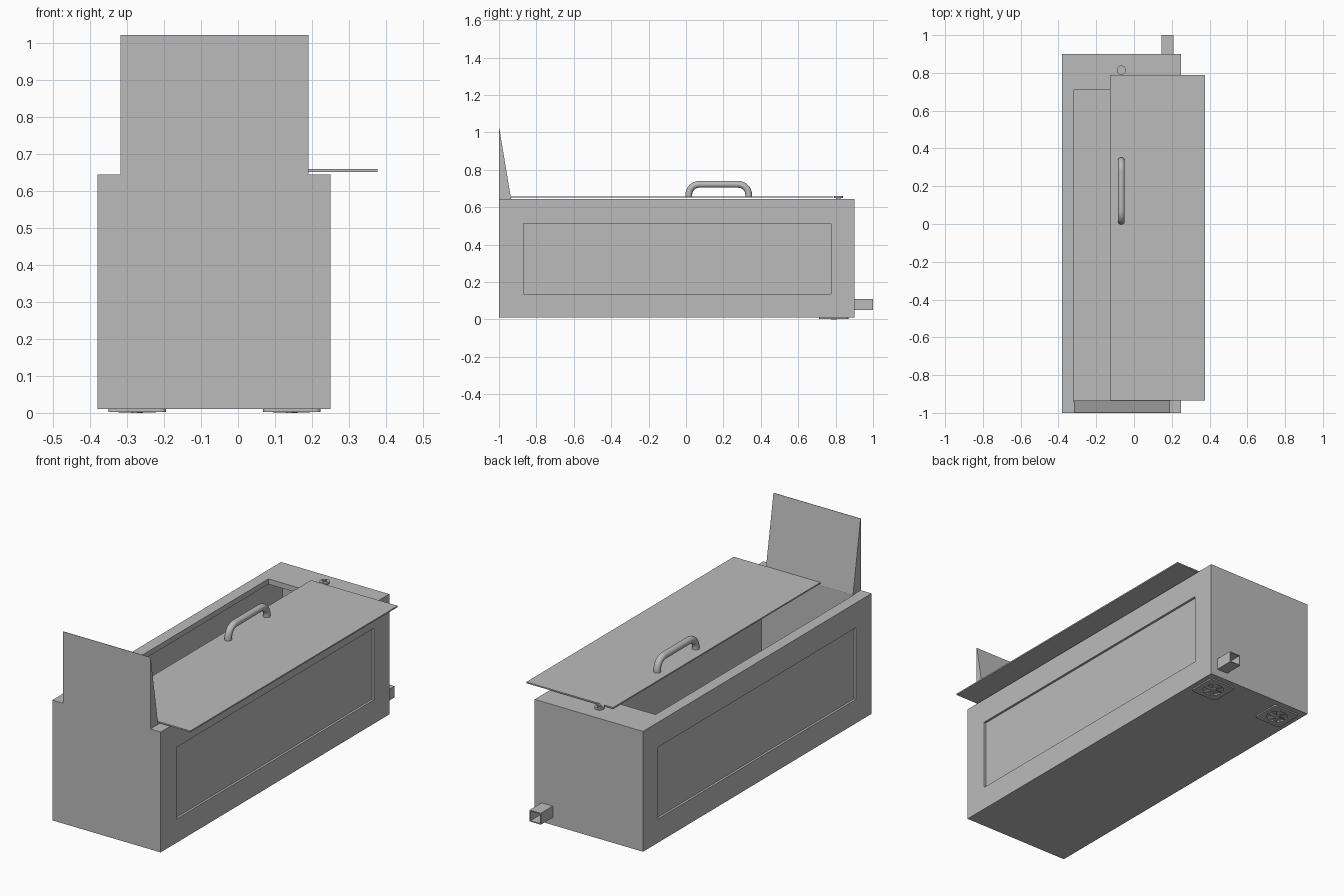
import bpy
import bmesh
from math import cos, sin, pi
from mathutils import Vector, Matrix

old = bpy.data.objects.get("Cube")
if old:
    bpy.data.objects.remove(old, do_unlink=True)

GREY = (0.5, 0.5, 0.5, 1)
mat = bpy.data.materials.new("plain_grey")
mat.use_nodes = True
mat.diffuse_color = GREY
mat.node_tree.nodes["Principled BSDF"].inputs["Base Color"].default_value = GREY


def finish(name, bm):
    bmesh.ops.recalc_face_normals(bm, faces=bm.faces)
    mesh = bpy.data.meshes.new(name)
    bm.to_mesh(mesh)
    bm.free()
    mesh.materials.append(mat)
    obj = bpy.data.objects.new(name, mesh)
    bpy.context.collection.objects.link(obj)
    return obj


def box(name, x, y, z):
    """Box from (min, max) ranges."""
    lo, hi = Vector((x[0], y[0], z[0])), Vector((x[1], y[1], z[1]))
    bm = bmesh.new()
    bmesh.ops.create_cube(bm, size=1, matrix=Matrix.Translation((lo + hi) / 2)
                          @ Matrix.Diagonal((*(hi - lo), 1)))
    return finish(name, bm)


def disc(name, centre, radius, z, sides=32):
    """Upright cylinder between two heights."""
    bm = bmesh.new()
    place = Matrix.Translation((*centre, (z[0] + z[1]) / 2))
    bmesh.ops.create_cone(bm, cap_ends=True, segments=sides, radius1=radius,
                          radius2=radius, depth=z[1] - z[0], matrix=place)
    return smooth(finish(name, bm))


def smooth(obj):
    bpy.ops.object.select_all(action='DESELECT')
    obj.select_set(True)
    bpy.context.view_layer.objects.active = obj
    bpy.ops.object.shade_smooth_by_angle()
    return obj


def cut(obj, *cutters):
    """Subtract the cutters, then discard them."""
    for cutter in cutters:
        cutter.hide_render = True
        mod = obj.modifiers.new("cut", 'BOOLEAN')
        mod.operation = 'DIFFERENCE'
        mod.solver = 'EXACT'
        mod.object = cutter
        bpy.context.view_layer.objects.active = obj
        bpy.ops.object.modifier_apply(modifier=mod.name)
        bpy.data.objects.remove(cutter, do_unlink=True)


# Open box with a lip round the mouth and a shallow panel in each long side
body = box("body", (-0.38, 0.25), (-1, 0.9), (0.01, 0.643))
cut(body,
    box("cavity", (-0.35, 0.22), (-0.94, 0.87), (0.04, 0.615)),
    box("mouth", (-0.32, 0.19), (-0.94, 0.71), (0.5, 0.7)),
    box("left_panel", (0.238, 0.3), (-0.87, 0.775), (0.135, 0.512)),
    box("right_panel", (-0.43, -0.368), (-0.87, 0.775), (0.135, 0.512)),
    box("outlet_hole", (0.15, 0.205), (0.85, 0.95), (0.055, 0.105)))

# Square outlet pipe at the back
outlet = box("outlet_pipe", (0.145, 0.21), (0.9, 1), (0.05, 0.11))
cut(outlet, box("bore", (0.15, 0.205), (0.85, 1.1), (0.055, 0.105)))

# Upright wedge on the front rim
bm = bmesh.new()
profile = [(-1, 0.643), (-0.935, 0.643), (-0.998, 1.02), (-1, 1.02)]
face = bm.faces.new([bm.verts.new((-0.317, y, z)) for y, z in profile])
side = bmesh.ops.extrude_face_region(bm, geom=[face])
bmesh.ops.translate(bm, vec=(0.507, 0, 0),
                    verts=[v for v in side["geom"] if isinstance(v, bmesh.types.BMVert)])
finish("front_wedge", bm)

# Swung-open lid
box("lid", (-0.127, 0.377), (-0.935, 0.788), (0.651, 0.658))


# Bent round handle swept along a path
def handle_path(y0, y1, z0, z1, r, steps=8):
    points = [(y0, z0)]
    for cy, start in ((y0 + r, pi), (y1 - r, pi / 2)):
        for i in range(steps + 1):
            a = start - i * pi / 2 / steps
            points.append((cy + r * cos(a), z1 - r + r * sin(a)))
    return points + [(y1, z0)]


bm = bmesh.new()
path = handle_path(0.015, 0.335, 0.656, 0.722, 0.055)
SIDES, RADIUS = 20, 0.018
rings = []
for i, (y, z) in enumerate(path):
    before, after = path[max(i - 1, 0)], path[min(i + 1, len(path) - 1)]
    along = Vector((0, after[0] - before[0], after[1] - before[1])).normalized()
    if i in (0, len(path) - 1):
        along = Vector((0, 0, 1 if i == 0 else -1))
    across = Vector((1, 0, 0))
    up = along.cross(across)
    rings.append([bm.verts.new(Vector((-0.067, y, z))
                  + RADIUS * (cos(t) * across + sin(t) * up))
                  for t in (2 * pi * k / SIDES for k in range(SIDES))])
for a, b in zip(rings, rings[1:]):
    for k in range(SIDES):
        n = (k + 1) % SIDES
        bm.faces.new((a[k], a[n], b[n], b[k]))
bm.faces.new(rings[0])
bm.faces.new(rings[-1])
smooth(finish("handle", bm))

# Cross-slotted latch screw behind the lid
SCREW = (-0.067, 0.815)
disc("screw_shank", SCREW, 0.012, (0.64, 0.652))
head = disc("screw_head", SCREW, 0.024, (0.65, 0.66))
for long_x, long_y in ((0.016, 0.003), (0.003, 0.016)):
    cut(head, box("slot", (SCREW[0] - long_x, SCREW[0] + long_x),
                  (SCREW[1] - long_y, SCREW[1] + long_y), (0.656, 0.67)))

# Round-cornered vent plates under the back end, each with a fan
for label, cx in (("right", -0.272), ("left", 0.145)):
    cy, half, corner = 0.79, 0.078, 0.015
    bm = bmesh.new()
    rim = []
    for q in range(4):
        mid = q * pi / 2 + pi / 4
        ox = (half - corner) * (1 if cos(mid) > 0 else -1)
        oy = (half - corner) * (1 if sin(mid) > 0 else -1)
        for k in range(5):
            a = q * pi / 2 + k * pi / 8
            rim.append(bm.verts.new((cx + ox + corner * cos(a),
                                     cy + oy + corner * sin(a), 0.003)))
    face = bm.faces.new(rim)
    lift = bmesh.ops.extrude_face_region(bm, geom=[face])
    bmesh.ops.translate(bm, vec=(0, 0, 0.007),
                        verts=[v for v in lift["geom"] if isinstance(v, bmesh.types.BMVert)])
    plate = finish(label + "_vent_plate", bm)
    cut(plate, disc("vent_hole", (cx, cy), 0.052, (-0.01, 0.02)))
    disc(label + "_fan_hub", (cx, cy), 0.016, (0, 0.01))
    bm = bmesh.new()
    for k in range(6):
        turn = Matrix.Translation((cx, cy, 0.005)) @ Matrix.Rotation(k * pi / 3, 4, 'Z')
        bmesh.ops.create_cube(bm, size=1, matrix=turn @ Matrix.Translation((0.032, 0, 0))
                              @ Matrix.Rotation(0.3, 4, 'X')
                              @ Matrix.Diagonal((0.036, 0.018, 0.002, 1)))
    finish(label + "_fan_blades", bm)
